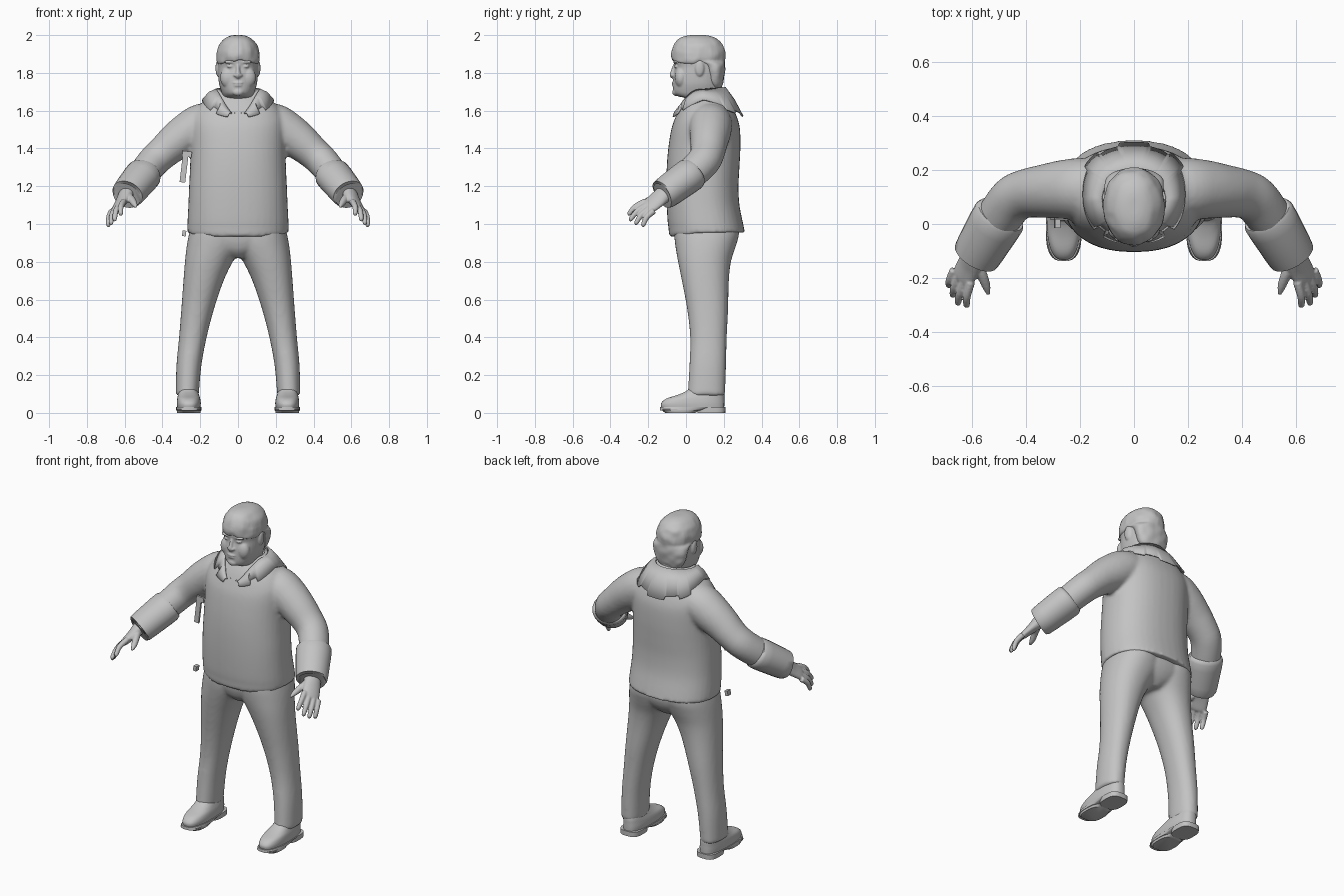
import bpy, bmesh, math
from mathutils import Vector, Matrix, noise

if "Cube" in bpy.data.objects:
    bpy.data.objects.remove(bpy.data.objects["Cube"], do_unlink=True)

grey = bpy.data.materials.new("plain grey")
grey.use_nodes = True
grey.diffuse_color = (0.55, 0.55, 0.55, 1)
grey.node_tree.nodes["Principled BSDF"].inputs["Base Color"].default_value = (0.55, 0.55, 0.55, 1)


def dense(rows, steps=4):
    """Smoothly interpolate rows of numbers."""
    out = []
    for i in range(len(rows) - 1):
        p, q, r, s = rows[max(i - 1, 0)], rows[i], rows[i + 1], rows[min(i + 2, len(rows) - 1)]
        for k in range(steps):
            t = k / steps
            out.append([b + t * (c - a) / 2 + t * t * (a - 2.5 * b + 2 * c - d / 2)
                        + t ** 3 * (1.5 * (b - c) + (d - a) / 2) for a, b, c, d in zip(p, q, r, s)])
    return out + [list(rows[-1])]


def skin(bm, rings):
    """Join closed rings of points and cap both ends."""
    vs = [[bm.verts.new(p) for p in ring] for ring in rings]
    n = len(vs[0])
    for a, b in zip(vs, vs[1:]):
        for i in range(n):
            bm.faces.new((a[i], a[(i + 1) % n], b[(i + 1) % n], b[i]))
    bm.faces.new(vs[0][::-1])
    bm.faces.new(vs[-1])


def bend(value, power):
    """Signed power, for squarer ellipses."""
    return math.copysign(abs(value) ** (2 / power), value)


def stack(bm, rows, power=2.2, sides=40, steps=4):
    """Loft upward through rows of z, x min, x max, y front, y back."""
    rings = []
    for z, x0, x1, y0, y1 in dense(rows, steps):
        ring = []
        for i in range(sides):
            a = math.tau * i / sides
            px, py = bend(math.cos(a), power), bend(math.sin(a), power)
            ring.append(((x0 + x1 + (x1 - x0) * px) / 2, (y0 + y1 + (y1 - y0) * py) / 2, z))
        rings.append(ring)
    skin(bm, rings)


def centred(rows):
    return [(z, -r, r, y0, y1) for z, r, y0, y1 in rows]


def tube(bm, rows, wide=(0, 1, 0), sides=24, steps=4):
    """Sweep along rows of x, y, z, wide radius, thin radius."""
    rows = dense(rows, steps)
    pts = [Vector(r[:3]) for r in rows]
    rings = []
    for i, r in enumerate(rows):
        t = (pts[min(i + 1, len(pts) - 1)] - pts[max(i - 1, 0)]).normalized()
        u = Vector(wide)
        u = (u - t * u.dot(t)).normalized()
        v = t.cross(u)
        rings.append([pts[i] + u * r[3] * math.cos(math.tau * k / sides)
                      + v * r[4] * math.sin(math.tau * k / sides) for k in range(sides)])
    skin(bm, rings)


def ball(bm, centre, radii):
    bmesh.ops.create_uvsphere(bm, u_segments=20, v_segments=12, radius=1,
                              matrix=Matrix.Translation(centre) @ Matrix.Diagonal((*radii, 1)))


def mirror(bm):
    copy = bmesh.ops.duplicate(bm, geom=bm.verts[:] + bm.edges[:] + bm.faces[:])["geom"]
    for v in copy:
        if isinstance(v, bmesh.types.BMVert):
            v.co.x = -v.co.x


def finish(bm, name, voxel=0, thick=0, smooth=4):
    """Turn into an object; voxel fuses overlapping volumes."""
    bmesh.ops.recalc_face_normals(bm, faces=bm.faces)
    mesh = bpy.data.meshes.new(name)
    bm.to_mesh(mesh)
    bm.free()
    mesh.materials.append(grey)
    mesh.shade_smooth()
    mesh.set_sharp_from_angle(angle=math.radians(40))
    ob = bpy.data.objects.new(name, mesh)
    bpy.context.collection.objects.link(ob)
    if thick:
        ob.modifiers.new("thickness", "SOLIDIFY").thickness = thick
    if voxel:
        m = ob.modifiers.new("fuse", "REMESH")
        m.mode, m.voxel_size, m.use_smooth_shade = "VOXEL", voxel, True
        m = ob.modifiers.new("relax", "SMOOTH")
        m.factor, m.iterations = 0.5, smooth


# Head, neck, ears and facial features
bm = bmesh.new()
ball(bm, (0.108, 0.072, 1.825), (0.011, 0.024, 0.042))
ball(bm, (0.041, -0.051, 1.834), (0.019, 0.012, 0.007))
ball(bm, (0.043, -0.052, 1.857), (0.032, 0.016, 0.008))
ball(bm, (0.013, -0.07, 1.787), (0.011, 0.011, 0.008))
ball(bm, (0.05, -0.026, 1.775), (0.045, 0.034, 0.055))
mirror(bm)
stack(bm, centred([(1.58, .1, 0, .2), (1.66, .09, 0, .192), (1.675, .08, -.04, .19),
                   (1.695, .086, -.064, .189), (1.74, .1, -.068, .192), (1.79, .105, -.066, .196),
                   (1.83, .106, -.06, .198), (1.87, .107, -.066, .2), (1.93, .095, -.05, .19),
                   (1.97, .065, -.01, .15)]))
tube(bm, [(0, -.056, 1.845, .009, .01), (0, -.066, 1.81, .011, .014),
          (0, -.074, 1.788, .014, .013), (0, -.066, 1.776, .012, .01)], wide=(1, 0, 0))
ball(bm, (0, -.067, 1.747), (.027, .009, .006))
ball(bm, (0, -.066, 1.734), (.023, .009, .007))
ball(bm, (0, -.055, 1.698), (.03, .018, .02))
finish(bm, "head", voxel=0.005, smooth=3)

# Hair cap with an uneven fringe
bm = bmesh.new()
stack(bm, centred([(1.715, .06, .13, .186), (1.75, .092, .11, .198), (1.8, .107, .1, .204),
                   (1.845, .11, .07, .207), (1.866, .111, -.06, .208), (1.878, .114, -.075, .209),
                   (1.915, .112, -.075, .207), (1.95, .099, -.064, .195), (1.98, .073, -.04, .166),
                   (1.995, .045, -.005, .13), (2, .02, .03, .1)]), power=2.1)
for v in bm.verts:
    if v.co.z < 1.99:
        v.co += Vector((v.co.x, v.co.y - .07, 0)) * .045 * noise.noise(v.co * 24)
    if v.co.y < .05 and v.co.z < 1.9:
        v.co.z += .01 * noise.noise(Vector((v.co.x * 30, 0, 0))) - .02 * abs(v.co.x) / .11
finish(bm, "hair", voxel=0.006, smooth=3)

# Jacket: sleeves fused with the body
bm = bmesh.new()
tube(bm, [(.1, .13, 1.545, .11, .1), (.19, .13, 1.525, .115, .113), (.26, .128, 1.485, .11, .11),
          (.33, .122, 1.435, .1, .1), (.4, .113, 1.375, .091, .088), (.45, .09, 1.328, .089, .085),
          (.505, .02, 1.26, .085, .08), (.555, -.06, 1.195, .07, .07)])
mirror(bm)
stack(bm, centred([(.955, .268, -.085, .312), (1, .268, -.096, .303), (1.1, .263, -.102, .283),
                   (1.2, .259, -.104, .278), (1.3, .254, -.102, .283), (1.4, .252, -.094, .288),
                   (1.5, .255, -.078, .286), (1.56, .25, -.058, .272), (1.62, .214, -.032, .247),
                   (1.66, .165, -.008, .232), (1.69, .115, .012, .21)]), power=2.3)
for v in bm.verts:
    if v.co.z < .975:
        v.co.z -= .025 * max(0, .1 - v.co.y) / .2
finish(bm, "jacket", voxel=0.011, smooth=4)

# Turned back cuffs
bm = bmesh.new()
tube(bm, [(.492, .038, 1.272, .085, .078), (.5, .025, 1.262, .1, .09),
          (.543, -.047, 1.21, .096, .088), (.585, -.118, 1.158, .089, .082),
          (.586, -.12, 1.157, .075, .07)], wide=(.84, .54, 0), steps=2)
mirror(bm)
finish(bm, "cuffs")

# Hands: palm, thumb and four fingers
bm = bmesh.new()
across = Vector((.055, .04, -.045))
tube(bm, [(.565, -.07, 1.19, .05, .045), (.592, -.12, 1.155, .05, .038),
          (.614, -.16, 1.122, .052, .027), (.636, -.2, 1.09, .049, .02),
          (.643, -.212, 1.08, .033, .012)], wide=across)
tips = [(.622, -.308, 1.05), (.655, -.3, 1.02), (.674, -.27, 1), (.688, -.232, .988)]
for i, tip in enumerate(tips):
    base = Vector((.636, -.193, 1.094)) + across * (i - 1.5) * .37
    tip = Vector(tip)
    mid = base.lerp(tip, .5) + Vector((.006, -.006, .008))
    end = base.lerp(tip, .93)
    tube(bm, [(*base, .017, .017), (*mid, .015, .015), (*end, .012, .012), (*tip, .005, .005)],
         wide=across, sides=12)
tube(bm, [(.59, -.13, 1.15, .026, .024), (.565, -.185, 1.13, .021, .02),
          (.548, -.23, 1.105, .016, .016), (.54, -.262, 1.09, .006, .006)], wide=across, sides=12)
mirror(bm)
finish(bm, "hands", voxel=0.005, smooth=2)

# Trousers: legs fused with the seat
bm = bmesh.new()
stack(bm, [(.09, .208, .33, .008, .207), (.25, .194, .326, .018, .212), (.4, .166, .312, .022, .216),
           (.55, .127, .3, .006, .223), (.7, .076, .289, -.022, .227), (.8, .028, .281, -.042, .238),
           (.88, -.02, .272, -.056, .263), (.94, -.03, .261, -.062, .28), (1, -.03, .245, -.06, .28)])
mirror(bm)
stack(bm, centred([(.82, .04, 0, .2), (.86, .14, -.04, .245), (.92, .24, -.06, .275),
                   (1, .245, -.065, .28)]))
finish(bm, "trousers", voxel=0.011, smooth=6)

# Shoes and soles
bm = bmesh.new()
stack(bm, [(.025, .2, .322, -.13, .202), (.05, .197, .324, -.132, .203), (.075, .2, .322, -.105, .203),
           (.095, .206, .318, -.045, .203), (.115, .213, .315, 0, .2), (.14, .225, .31, .03, .19)],
      power=2.6)
mirror(bm)
finish(bm, "shoes")
bm = bmesh.new()
stack(bm, [(.012, .194, .327, -.138, .09), (.03, .194, .327, -.138, .208)], power=2.7, steps=1)
stack(bm, [(0, .198, .323, .06, .208), (.03, .197, .324, .06, .209)], power=3, steps=1)
stack(bm, [(0, .2, .322, -.11, .05), (.02, .195, .326, -.136, .08)], power=2.7, steps=1)
mirror(bm)
finish(bm, "soles")


def collar(name, inner, outer, top, low, gap, notch):
    """Open ring of cloth falling from the neck, stepped at the back and notched in front."""
    bm = bmesh.new()
    count, rows = 144, []
    for i in range(count + 1):
        a = math.radians(gap + (360 - 2 * gap) * i / count)
        s, c = math.sin(a), math.cos(a)
        front, back = max(0, c), max(0, -c)
        cut = notch if .62 < c < .78 else 0
        p = Vector((inner * s, .09 - (inner + .035 * front ** 2) * c,
                    top - .14 * front ** 3 + .01 * back))
        r = outer - cut - .02 * front + .008 * back
        q = Vector((r * bend(s, 2.4), .095 - r * bend(c, 2.4),
                    low - .095 * front - .07 * back + cut))
        # square teeth continue the slope at the back
        if back > .5:
            q += (q - p).normalized() * .022 * (math.cos(7 * a) < 0)
        m = p.lerp(q, .5) + Vector((0, 0, .012))
        rows.append([bm.verts.new(v) for v in (p, m, q)])
    for a, b in zip(rows, rows[1:]):
        for k in range(2):
            bm.faces.new((a[k], b[k], b[k + 1], a[k + 1]))
    finish(bm, name, thick=0.008)


collar("jacket_collar", .12, .19, 1.715, 1.66, 15, .02)
collar("shirt_collar", .102, .13, 1.715, 1.688, 10, 0)

# Loose straps at the right side
bm = bmesh.new()
for centre, size in (((-.285, .02, 1.3), (.03, .012, .16)), ((-.27, .02, 1.37), (.05, .012, .03)),
                     ((-.285, .0, .95), (.02, .03, .03))):
    bmesh.ops.create_cube(bm, size=1, matrix=Matrix.Translation(centre)
                          @ Matrix.Rotation(.12, 4, "Y") @ Matrix.Diagonal((*size, 1)))
finish(bm, "side_straps")
